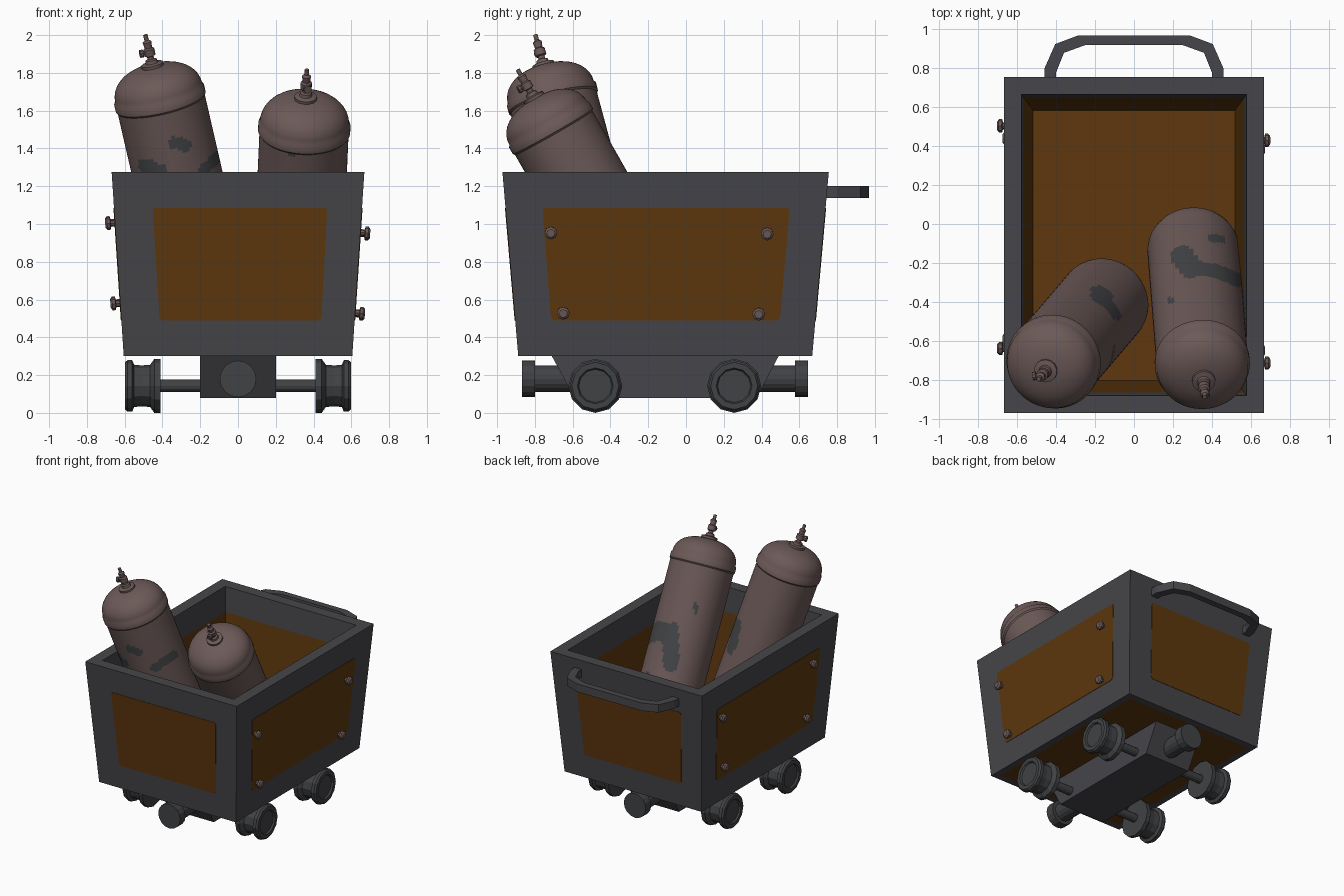
import bpy, bmesh, math
from mathutils import Vector

cube = bpy.data.objects.get("Cube")
if cube:
    bpy.data.objects.remove(cube, do_unlink=True)


def material(name, r, g, b):
    m = bpy.data.materials.new(name)
    m.use_nodes = True
    m.diffuse_color = (r, g, b, 1)
    m.node_tree.nodes["Principled BSDF"].inputs["Base Color"].default_value = (r, g, b, 1)
    return m


GREY = material("frame grey", .061, .061, .069)
RUST = material("panel rust brown", .112, .039, .004)
IRON = material("running gear iron", .052, .054, .058)
TANK = material("tank dull mauve", .148, .101, .096)
WORN = material("worn dark patch", .056, .058, .063)


def finish(bm, name, mats, smooth=None):
    bmesh.ops.remove_doubles(bm, verts=bm.verts, dist=1e-5)
    bmesh.ops.recalc_face_normals(bm, faces=bm.faces)
    mesh = bpy.data.meshes.new(name)
    bm.to_mesh(mesh)
    bm.free()
    for m in mats:
        mesh.materials.append(m)
    ob = bpy.data.objects.new(name, mesh)
    bpy.context.collection.objects.link(ob)
    if smooth:
        bpy.ops.object.select_all(action='DESELECT')
        ob.select_set(True)
        bpy.context.view_layer.objects.active = ob
        bpy.ops.object.shade_smooth_by_angle(angle=math.radians(smooth))
    return ob


def bridge(bm, a, b, mat=0):
    n = len(a)
    for i in range(n):
        j = (i + 1) % n
        bm.faces.new((a[i], a[j], b[j], b[i])).material_index = mat


def lathe(name, profile, sides, origin, axis, mats, smooth=None, rule=None):
    """Revolve (radius, distance) pairs around an axis through origin."""
    bm = bmesh.new()
    rot = Vector(axis).to_track_quat('Z', 'Y')
    rings = []
    for r, t in profile:
        ring = []
        for i in range(sides):
            a = math.tau * i / sides
            p = Vector((r * math.cos(a), r * math.sin(a), t))
            ring.append(bm.verts.new(Vector(origin) + rot @ p))
        rings.append(ring)
    for a, b in zip(rings, rings[1:]):
        bridge(bm, a, b)
    if rule:
        bmesh.ops.recalc_face_normals(bm, faces=bm.faces)
        for f in bm.faces:
            f.material_index = rule(f)
    return finish(bm, name, mats, smooth)


def prism(name, outline, place, depth, mat):
    """Extrude a 2D outline; place maps the pair to a 3D point."""
    bm = bmesh.new()
    face = bm.faces.new([bm.verts.new(place(*p)) for p in outline])
    out = bmesh.ops.extrude_face_region(bm, geom=[face])
    verts = [v for v in out["geom"] if isinstance(v, bmesh.types.BMVert)]
    bmesh.ops.translate(bm, verts=verts, vec=depth)
    return finish(bm, name, [mat])


# Tub: sloped walls, open top, rust lining and underside
BOTTOM, TOP = .30, 1.275


def tub_size(z):
    k = (z - BOTTOM) / (TOP - BOTTOM)
    return .605 + .064 * k, -.888 - .084 * k, .668 + .088 * k


def tub_loop(bm, z, inset):
    w, y0, y1 = tub_size(z)
    w, y0, y1 = w - inset, y0 + inset, y1 - inset
    return [bm.verts.new(p) for p in ((-w, y0, z), (w, y0, z), (w, y1, z), (-w, y1, z))]


bm = bmesh.new()
steps = [(BOTTOM, .05, 0), (BOTTOM, 0, 0), (TOP, 0, 0), (TOP, .09, 0), (1.08, .09, 0), (.37, .09, 1)]
loops = [tub_loop(bm, z, inset) for z, inset, _ in steps]
for a, b, step in zip(loops, loops[1:], steps[1:]):
    bridge(bm, a, b, step[2])
for end in (loops[0], loops[-1]):
    bm.faces.new(end).material_index = 1
finish(bm, "tub", [GREY, RUST])


# Rust panels on the four outer walls
def panel(name, corners, place, out):
    bm = bmesh.new()
    bm.faces.new([bm.verts.new(place(*c)) for c in corners])
    bmesh.ops.bevel(bm, geom=bm.verts[:], offset=.018, segments=2, profile=.5, affect='VERTICES')
    bmesh.ops.translate(bm, verts=bm.verts[:], vec=Vector(out) * .003)
    region = bmesh.ops.extrude_face_region(bm, geom=bm.faces[:])
    verts = [v for v in region["geom"] if isinstance(v, bmesh.types.BMVert)]
    bmesh.ops.translate(bm, verts=verts, vec=Vector(out) * -.006)
    finish(bm, name, [RUST])


LOW, HIGH = .49, 1.085
end_corners = [(-.415, LOW), (.44, LOW), (.473, HIGH), (-.452, HIGH)]
side_corners = [(-.714, LOW), (.497, LOW), (.55, HIGH), (-.76, HIGH)]
panel("front_panel", end_corners, lambda x, z: (x, tub_size(z)[1], z), (0, -1, 0))
panel("back_panel", end_corners, lambda x, z: (-x, tub_size(z)[2], z), (0, 1, 0))
panel("left_panel", side_corners, lambda y, z: (tub_size(z)[0], y, z), (1, 0, 0))
panel("right_panel", side_corners, lambda y, z: (-tub_size(z)[0], -.21 - y, z), (-1, 0, 0))

# Bolts on the side panels
bolt = [(0, -.02), (.018, -.02), (.018, .022), (.034, .026), (.034, .042), (.022, .052), (0, .052)]
spots = [(-.715, .955), (.43, .95), (-.65, .53), (.385, .525)]
for side, shift in ((1, 0), (-1, .055)):
    for y, z in spots:
        z += shift
        y = y if side > 0 else -.21 - y
        lathe("side_bolt", bolt, 8, (side * tub_size(z)[0], y, z), (side, 0, -.08), [TANK])

# Push handle at the back
outer = [(.46, .74), (.46, .80), (.405, .925), (.285, .97)]
inner = [(.25, .92), (.36, .88), (.40, .78), (.40, .74)]
half = outer + inner
outline = ([(-x, y) for x, y in outer] + [(x, y) for x, y in reversed(outer)]
           + [(x, y) for x, y in reversed(inner)] + [(-x, y) for x, y in inner])
prism("push_handle", outline, lambda x, y: (x, y, 1.137), (0, 0, .063), GREY)

# Chassis beam
prism("chassis", [(-.71, .30), (-.59, .08), (.375, .08), (.49, .30)],
      lambda y, z: (-.2, y, z), (.4, 0, 0), GREY)

# Buffers, axles and wheels
buffer = [(0, 0), (.07, 0), (.07, .24), (.097, .24), (.097, .308), (0, .308)]
lathe("front_buffer", buffer, 16, (0, -.56, .18), (0, -1, 0), [IRON])
lathe("back_buffer", buffer, 16, (0, .338, .18), (0, 1, 0), [IRON])
wheel = [(0, .41), (.143, .41), (.143, .443), (.112, .465), (.108, .51), (.112, .55),
         (.136, .56), (.136, .585), (.125, .598), (.095, .598), (.088, .585), (0, .585)]
for y in (-.48, .255):
    lathe("axle", [(.033, -.42), (.033, .42)], 12, (0, y, .143), (1, 0, 0), [IRON])
    for side in (1, -1):
        lathe("wheel", wheel, 12, (0, y, .143), (side, 0, 0), [IRON])

# Gas tanks: domed ends, shoulder bead and a stepped valve
R, LENGTH, DOME = .236, 1.2, .15


def dome(base, sign):
    pts = []
    for i in range(11):
        a = math.pi / 2 * i / 10
        pts.append((R * math.cos(a) ** .85, base + sign * DOME * math.sin(a) ** .95))
    return pts


def tank_profile():
    pts = dome(-LENGTH, -1)[::-1]
    rows = 64
    pts += [(R, -LENGTH + (LENGTH - .06) * i / rows) for i in range(1, rows + 1)]
    pts += [(R + .008, -.05), (R + .008, -.012)]
    return pts + dome(0, 1)


def near(p, a, b, r):
    """True when the 2D point lies within r of the segment a-b."""
    p, a, b = Vector(p), Vector(a), Vector(b)
    d = b - a
    k = max(0, min(1, (p - a).dot(d) / max(d.length_squared, 1e-9)))
    return (p - a - d * k).length < r


def patch_rule(from_top, from_front):
    def rule(f):
        c = f.calc_center_median()
        if f.normal.z > 0 and any(near((c.x, c.y), *s) for s in from_top):
            return 1
        if f.normal.y < 0 and any(near((c.x, c.z), *s) for s in from_front):
            return 1
        return 0
    return rule


valve = [(.06, .13), (.06, .162), (.034, .168), (.03, .185), (.018, .19), (.018, .205), (.03, .21),
         (.03, .245), (.02, .252), (.024, .285), (.012, .295), (.012, .325), (0, .328)]


def tank(name, shoulder, axis, knob, rule):
    lathe(name, tank_profile(), 72, shoulder, axis, [TANK, WORN], 35, rule)
    lathe(name + "_valve", valve, 14, shoulder, axis, [TANK], 35)
    root = Vector(shoulder) + Vector(axis).normalized() * .228
    lathe(name + "_valve_knob", [(.012, 0), (.012, .035), (.022, .035), (.022, .052), (0, .052)],
          10, root, knob, [TANK])


tank("right_tank", (-.42, -.715, 1.695), (-.23, -.27, 1), (-1, -.2, -.2),
     patch_rule([((-.18, -.36), (-.15, -.38), .045), ((-.14, -.40), (-.09, -.47), .025)],
                [((-.33, 1.43), (-.28, 1.42), .035), ((-.49, 1.31), (-.42, 1.28), .04),
                 ((-.11, 1.36), (-.18, 1.28), .03)]))
tank("left_tank", (.352, -.73, 1.535), (.045, -.57, 1), (.2, -1, -.5),
     patch_rule([((.40, -.07), (.45, -.08), .02), ((.25, -.17), (.29, -.22), .06),
                 ((.28, -.22), (.42, -.24), .035), ((.42, -.24), (.54, -.29), .035),
                 ((.185, -.39), (.19, -.39), .016)],
                [((.28, 1.365), (.30, 1.365), .014)]))
